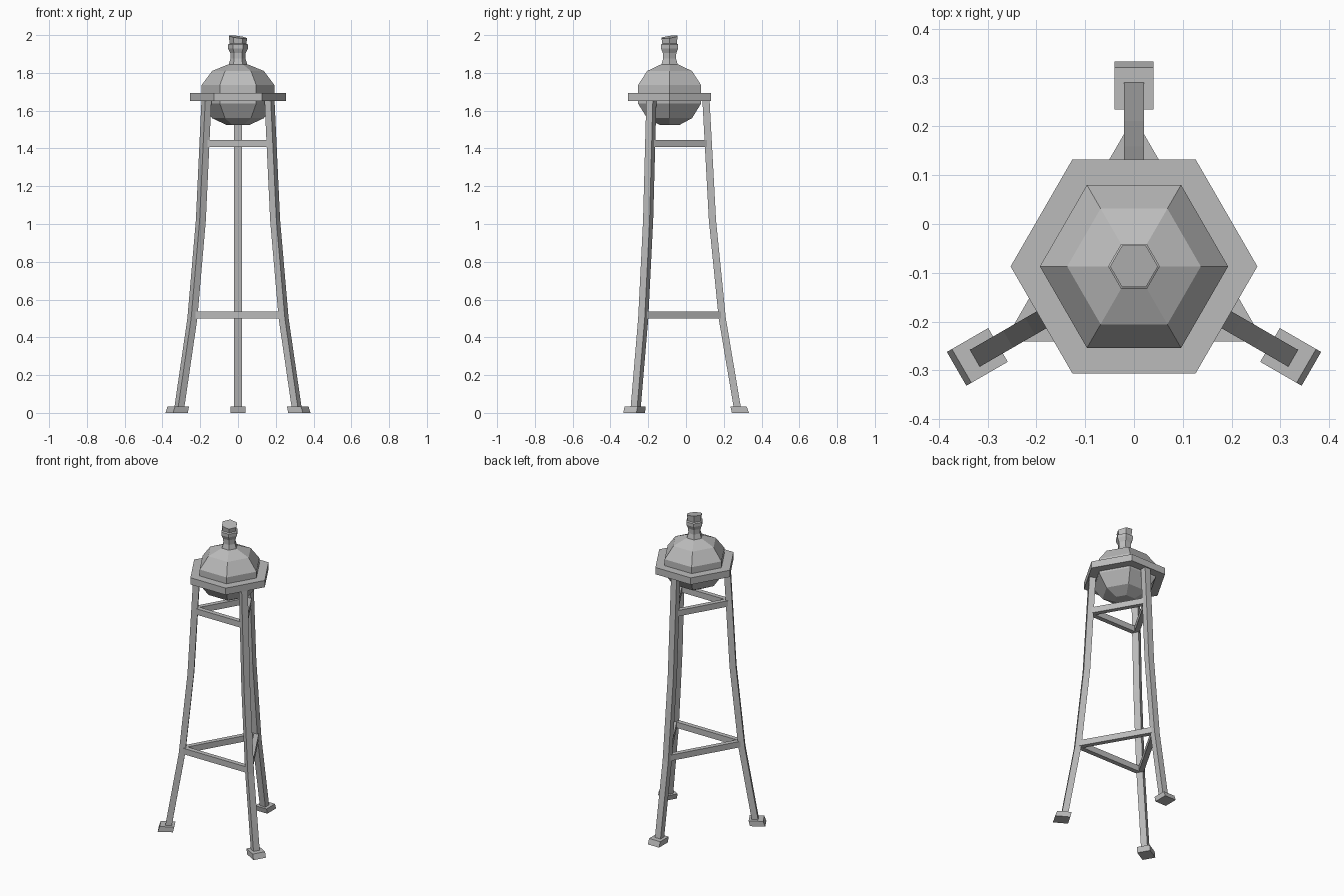
import bpy, bmesh, math
from mathutils import Vector, Matrix

cube = bpy.data.objects.get("Cube")
if cube:
    bpy.data.objects.remove(cube, do_unlink=True)

grey = bpy.data.materials.new("weathered_grey")
grey.use_nodes = True
colour = (0.5, 0.5, 0.5, 1)
grey.diffuse_color = colour
grey.node_tree.nodes["Principled BSDF"].inputs["Base Color"].default_value = colour

AXIS = Vector((0, -0.087, 0))       # tower's vertical axis
LEG_ANGLES = {"back": 90, "right": 210, "left": 330}


def finish(name, bm, angle=0):
    """Turn a bmesh into a flat shaded object, rotated about the tower axis."""
    bmesh.ops.recalc_face_normals(bm, faces=bm.faces)
    bm.transform(Matrix.Translation(AXIS) @ Matrix.Rotation(math.radians(angle), 4, 'Z'))
    mesh = bpy.data.meshes.new(name)
    bm.to_mesh(mesh)
    bm.free()
    mesh.materials.append(grey)
    obj = bpy.data.objects.new(name, mesh)
    bpy.context.collection.objects.link(obj)
    return obj


def loft(rings):
    """Bridge equal-sized rings of points and cap both ends."""
    bm = bmesh.new()
    loops = [[bm.verts.new(p) for p in ring] for ring in rings]
    n = len(loops[0])
    for a, b in zip(loops, loops[1:]):
        for i in range(n):
            j = (i + 1) % n
            bm.faces.new((a[i], a[j], b[j], b[i]))
    bm.faces.new(loops[0][::-1])
    bm.faces.new(loops[-1])
    return bm


def hexagon(radius, z):
    return [Vector((radius * math.cos(i * math.pi / 3),
                    radius * math.sin(i * math.pi / 3), z)) for i in range(6)]


def rectangle(inner, outer, half_width, z):
    """Level rectangle reaching out along +x."""
    return [(inner, -half_width, z), (outer, -half_width, z),
            (outer, half_width, z), (inner, half_width, z)]


# Faceted tank
tank = [(0.062, 1.525), (0.137, 1.56), (0.193, 1.638),
        (0.193, 1.735), (0.137, 1.81), (0.052, 1.845)]
finish("tank", loft([hexagon(r, z) for r, z in tank]))

# Hexagonal walkway around the tank
finish("walkway", loft([hexagon(0.253, 1.65), hexagon(0.253, 1.694)]))

# Neck with collar and slanted cap
neck = [(0.052, 1.835), (0.04, 1.875), (0.041, 1.905), (0.053, 1.93),
        (0.053, 1.95), (0.044, 1.955), (0.049, 1.99)]
rings = [hexagon(r, z) for r, z in neck]
for p in rings[-1]:
    p.z += 0.13 * (p.y - p.x)
finish("neck", loft(rings))

# Bent legs and sloped feet
leg_path = [(0.36, 0.02), (0.279, 0.5), (0.227, 1.02), (0.192, 1.67)]
for side, angle in LEG_ANGLES.items():
    finish(side + "_leg",
           loft([rectangle(r - 0.019, r + 0.019, 0.02, z) for r, z in leg_path]), angle)
    finish(side + "_foot",
           loft([rectangle(0.33, 0.42, 0.04, 0), rectangle(0.322, 0.408, 0.04, 0.034)]), angle)

# Two triangles of braces between the legs
for level, z, reach in (("lower", 0.519, 0.277), ("upper", 1.427, 0.204)):
    for side, angle in LEG_ANGLES.items():
        apothem = reach / 2
        half_length = reach * math.sqrt(3) / 2
        bm = loft([rectangle(apothem - 0.015, apothem + 0.015, half_length, z + dz)
                   for dz in (-0.019, 0.019)])
        finish(f"{level}_brace_opposite_{side}", bm, angle + 180)
